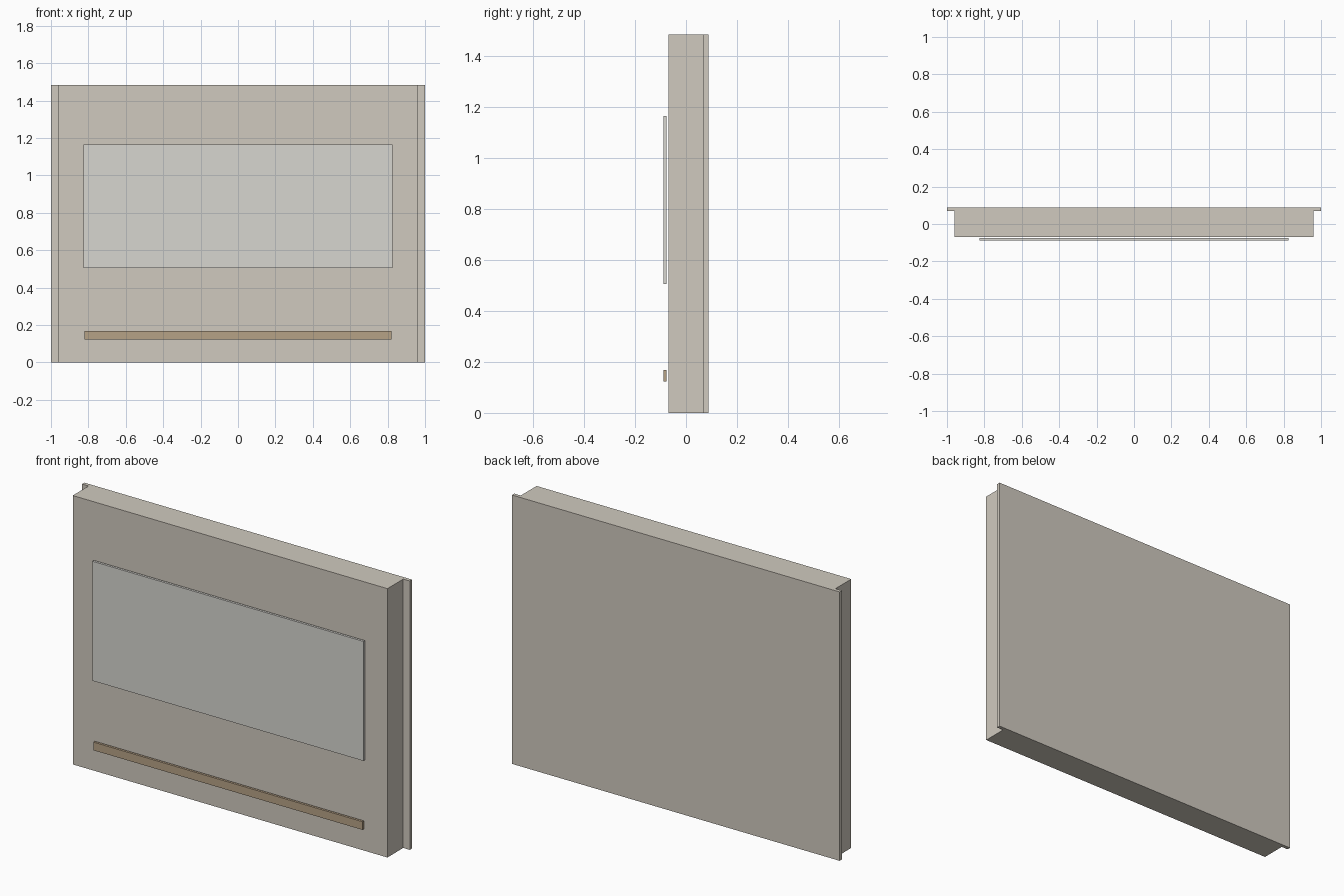
import bpy, bmesh

if "Cube" in bpy.data.objects:
    bpy.data.objects.remove(bpy.data.objects["Cube"])


def material(name, color):
    m = bpy.data.materials.new(name)
    m.diffuse_color = (*color, 1)
    m.use_nodes = True
    m.node_tree.nodes["Principled BSDF"].inputs["Base Color"].default_value = m.diffuse_color
    return m


def extrude_profile(name, points, z0, z1, mat):
    """Extrude an xy outline from z0 up to z1."""
    bm = bmesh.new()
    face = bm.faces.new([bm.verts.new((x, y, z0)) for x, y in points])
    res = bmesh.ops.extrude_face_region(bm, geom=[face])
    verts = [v for v in res["geom"] if isinstance(v, bmesh.types.BMVert)]
    bmesh.ops.translate(bm, verts=verts, vec=(0, 0, z1 - z0))
    bmesh.ops.recalc_face_normals(bm, faces=bm.faces)
    mesh = bpy.data.meshes.new(name)
    bm.to_mesh(mesh)
    bm.free()
    mesh.materials.append(mat)
    obj = bpy.data.objects.new(name, mesh)
    bpy.context.collection.objects.link(obj)
    return obj


def slab(name, half_x, y0, y1, z0, z1, mat):
    outline = [(-half_x, y0), (half_x, y0), (half_x, y1), (-half_x, y1)]
    return extrude_profile(name, outline, z0, z1, mat)


beige = material("warm_beige", (0.63, 0.59, 0.52))
pale = material("pale_grey", (0.68, 0.67, 0.63))
tan = material("tan", (0.47, 0.36, 0.24))

# Main panel: T-shaped plan with a thin flange along the back
right = [(0.96, -0.069), (0.96, 0.069), (1.0, 0.069), (1.0, 0.089)]
plan = right + [(-x, y) for x, y in reversed(right)]
extrude_profile("wall_panel", plan, 0, 1.483, beige)

# Thin plate and strip standing just off the front face
slab("front_plate", 0.827, -0.089, -0.076, 0.505, 1.164, pale)
slab("lower_strip", 0.821, -0.089, -0.076, 0.123, 0.168, tan)
